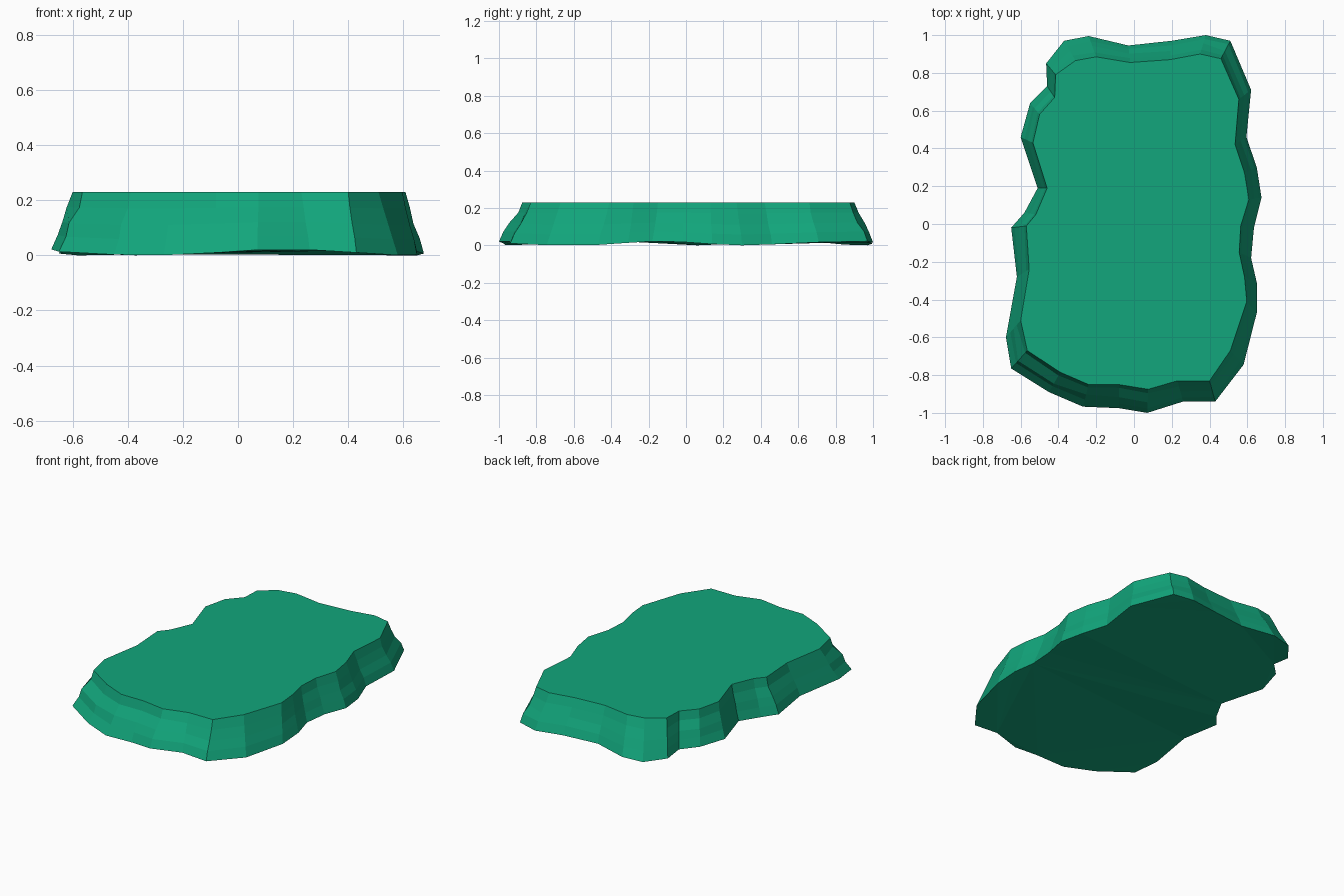
import bpy, bmesh, math, random

if "Cube" in bpy.data.objects:
    bpy.data.objects.remove(bpy.data.objects["Cube"])

random.seed(4)

# Rock slab outlines seen from above, clockwise from the back right
foot = [(.38, 1), (.51, .97), (.62, .71), (.595, .46), (.65, .30), (.675, .14),
        (.635, -.02), (.62, -.18), (.65, -.31), (.65, -.47), (.58, -.745),
        (.43, -.94), (.26, -.94), (.07, -1), (-.08, -.975), (-.27, -.967),
        (-.45, -.89), (-.65, -.765), (-.678, -.60), (-.62, -.28), (-.65, -.02),
        (-.58, .06), (-.51, .19), (-.60, .46), (-.55, .64), (-.46, .73),
        (-.465, .85), (-.37, .97), (-.24, .995), (-.03, .945), (.20, .97)]
rim = [(.35, .90), (.46, .875), (.555, .66), (.535, .42), (.585, .27), (.608, .13),
       (.565, -.01), (.557, -.15), (.585, -.28), (.597, -.41), (.51, -.67),
       (.40, -.83), (.23, -.83), (.075, -.875), (-.08, -.85), (-.24, -.85),
       (-.39, -.785), (-.565, -.67), (-.60, -.51), (-.555, -.24), (-.57, -.01),
       (-.52, .05), (-.46, .19), (-.535, .43), (-.50, .58), (-.42, .67),
       (-.415, .79), (-.31, .865), (-.20, .885), (-.02, .855), (.19, .87)]
HEIGHT = .23
levels = [0, .25, .48, .74, 1]
inset = [0, .25, .5, .8, 1]

bm = bmesh.new()
n = len(foot)
rings = []
for k, (level, t) in enumerate(zip(levels, inset)):
    ring = []
    for i, (a, b) in enumerate(zip(foot, rim)):
        # Uneven underside and slightly chipped cliff faces
        base = .011 + .011 * math.sin(1.1 * i + .4)
        s = t + (random.uniform(-.08, .08) if 0 < k < 4 else 0)
        z = base + (HEIGHT - base) * level
        ring.append(bm.verts.new((a[0] + (b[0] - a[0]) * s,
                                  a[1] + (b[1] - a[1]) * s, z)))
    rings.append(ring)

# Sides, flat top and underside
for lo, hi in zip(rings, rings[1:]):
    for i in range(n):
        j = (i + 1) % n
        bm.faces.new((lo[i], lo[j], hi[j], hi[i]))
bm.faces.new(rings[-1])
underside = bm.faces.new(rings[0])
bmesh.ops.triangulate(bm, faces=[underside])
bmesh.ops.recalc_face_normals(bm, faces=bm.faces)

mesh = bpy.data.meshes.new("rock_slab")
bm.to_mesh(mesh)
bm.free()
slab = bpy.data.objects.new("rock_slab", mesh)
bpy.context.collection.objects.link(slab)

# Green colour
green = bpy.data.materials.new("green_rock")
green.diffuse_color = (.006, .38, .2, 1)
green.use_nodes = True
green.node_tree.nodes["Principled BSDF"].inputs["Base Color"].default_value = green.diffuse_color
mesh.materials.append(green)
